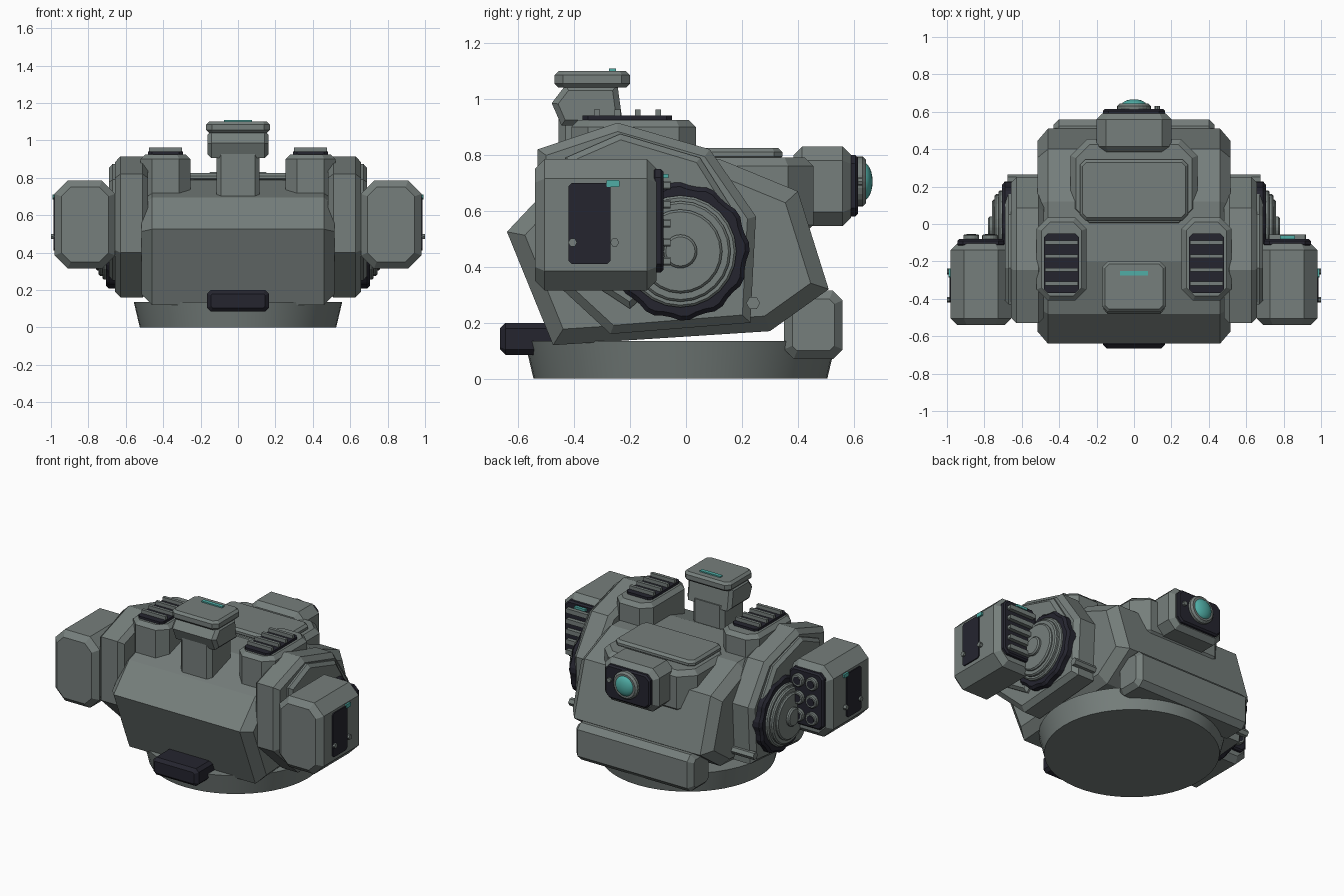
import bpy, bmesh
from math import sin, cos, pi

if "Cube" in bpy.data.objects:
    bpy.data.objects.remove(bpy.data.objects["Cube"], do_unlink=True)


def material(name, rgb):
    m = bpy.data.materials.new(name)
    m.use_nodes = True
    m.diffuse_color = (*rgb, 1)
    m.node_tree.nodes["Principled BSDF"].inputs["Base Color"].default_value = (*rgb, 1)
    return m


GREY = material("armour grey", (0.18, 0.21, 0.20))
DARK = material("dark rubber", (0.018, 0.018, 0.028))
TEAL = material("teal glow", (0.08, 0.42, 0.38))


def finish(name, bm, mat, smooth=False):
    bmesh.ops.recalc_face_normals(bm, faces=bm.faces)
    me = bpy.data.meshes.new(name)
    bm.to_mesh(me)
    bm.free()
    me.materials.append(mat)
    ob = bpy.data.objects.new(name, me)
    bpy.context.collection.objects.link(ob)
    if smooth:
        bpy.ops.object.select_all(action='DESELECT')
        ob.select_set(True)
        bpy.context.view_layer.objects.active = ob
        bpy.ops.object.shade_smooth_by_angle()
    return ob


def prism(name, pts, axis, lo, hi, mat=GREY, bevel=0, end=None, smooth=False):
    """Extrude a 2D outline along an axis, chamfering the cap edges."""
    bm = bmesh.new()

    def place(p, d):
        return {'x': (d, p[0], p[1]), 'y': (p[0], d, p[1]), 'z': (p[0], p[1], d)}[axis]
    a = [bm.verts.new(place(p, lo)) for p in pts]
    b = [bm.verts.new(place(p, hi)) for p in (end or pts)]
    caps = [bm.faces.new(a), bm.faces.new(b)]
    for i in range(len(a)):
        j = (i + 1) % len(a)
        bm.faces.new((a[i], a[j], b[j], b[i]))
    bmesh.ops.recalc_face_normals(bm, faces=bm.faces)
    if bevel:
        edges = [e for f in caps for e in f.edges]
        bmesh.ops.bevel(bm, geom=edges, offset=bevel, segments=1, affect='EDGES', clamp_overlap=True)
    return finish(name, bm, mat, smooth)


def octagon(u0, u1, v0, v1, c):
    u0, u1 = min(u0, u1), max(u0, u1)
    if not c:
        return [(u0, v0), (u1, v0), (u1, v1), (u0, v1)]
    return [(u0 + c, v0), (u1 - c, v0), (u1, v0 + c), (u1, v1 - c),
            (u1 - c, v1), (u0 + c, v1), (u0, v1 - c), (u0, v0 + c)]


def circle(u, v, r, n=24, notch=0):
    return [(u + (r - notch * (i // 2 % 2)) * cos(2 * pi * i / n),
             v + (r - notch * (i // 2 % 2)) * sin(2 * pi * i / n)) for i in range(n)]


# Turntable base
prism("turntable_base", circle(0, -0.02, 0.525, 48), 'z', 0, 0.135,
      end=circle(0, -0.02, 0.557, 48), smooth=True)

# Main hull, with rear counterweight and front bumper
hull = [(-0.64, 0.525), (-0.475, 0.12), (0.3, 0.17), (0.51, 0.32),
        (0.4, 0.67), (0.12, 0.785), (-0.2, 0.785), (-0.48, 0.695)]
prism("hull", hull, 'x', -0.515, 0.515, bevel=0.055)
prism("rear_block", octagon(0.35, 0.56, 0.07, 0.315, 0.035), 'x', -0.43, 0.43, bevel=0.03)
prism("front_bumper", octagon(-0.165, 0.165, 0.085, 0.2, 0.02), 'y', -0.665, -0.45, DARK, 0.02)

# Rear housing and hatch
prism("rear_housing", octagon(-0.34, 0.34, -0.02, 0.455, 0.09), 'z', 0.52, 0.79, bevel=0.03)
prism("roof_hatch", octagon(-0.29, 0.29, 0.02, 0.345, 0.03), 'z', 0.78, 0.825, bevel=0.015)

# Rear sensor
prism("sensor_box", octagon(-0.2, 0.2, 0.545, 0.83, 0.05), 'y', 0.385, 0.59, bevel=0.03)
prism("sensor_bezel", octagon(-0.165, 0.165, 0.58, 0.8, 0.03), 'y', 0.58, 0.615, DARK, 0.01)
prism("sensor_ring", circle(0, 0.705, 0.09), 'y', 0.6, 0.643, bevel=0.012)
prism("sensor_stud", circle(0.125, 0.705, 0.015, 8), 'y', 0.6, 0.63)
bm = bmesh.new()
bmesh.ops.create_uvsphere(bm, u_segments=24, v_segments=12, radius=0.068)
bmesh.ops.scale(bm, vec=(1, 0.5, 1), verts=bm.verts)
bmesh.ops.translate(bm, vec=(0, 0.633, 0.705), verts=bm.verts)
finish("sensor_lens", bm, TEAL, True)

# Front periscope
prism("periscope_neck", octagon(-0.115, 0.115, -0.455, -0.22, 0.025), 'z', 0.69, 0.93)
head = [(-0.43, 1.05), (-0.48, 0.985), (-0.445, 0.905), (-0.225, 0.905), (-0.245, 1.05)]
prism("periscope_head", head, 'x', -0.162, 0.162, bevel=0.02)
prism("periscope_cap", octagon(-0.17, 0.17, -0.47, -0.2, 0.03), 'z', 1.04, 1.1, bevel=0.015)
prism("periscope_light", octagon(-0.075, 0.075, -0.275, -0.25, 0), 'z', 1.095, 1.108, TEAL)

shoulder = [(-0.53, 0.82), (-0.245, 0.915), (0.085, 0.82), (0.25, 0.58),
            (0.23, 0.2), (-0.27, 0.16), (-0.53, 0.4)]
cheek = [(-0.43, 0.79), (-0.235, 0.875), (0.05, 0.79), (0.17, 0.6), (-0.2, 0.25), (-0.43, 0.4)]

for s, side in ((1, "left_"), (-1, "right_")):
    # Roof vents
    prism(side + "vent_box", octagon(s * 0.255, s * 0.52, -0.41, 0.035, 0.06), 'z', 0.68, 0.925, bevel=0.025)
    prism(side + "vent_well", octagon(s * 0.295, s * 0.48, -0.37, -0.05, 0.02), 'z', 0.915, 0.94, DARK)
    for i in range(4):
        y = -0.318 + i * 0.073
        prism(side + "vent_slat", octagon(s * 0.3, s * 0.475, y - 0.01, y + 0.01, 0), 'z', 0.93, 0.963)

    # Shoulder armour
    prism(side + "shoulder", shoulder, 'x', s * 0.48, s * 0.658, bevel=0.03)
    prism(side + "cheek_plate", cheek, 'x', s * 0.62, s * 0.69, bevel=0.02)
    prism(side + "hull_bolt", circle(0.24, 0.27, 0.025, 6), 'x', s * 0.48, s * 0.675)

    # Pivot wheel, stepped outwards to the hub
    prism(side + "pivot_tyre", circle(-0.02, 0.455, 0.247, 48, 0.009), 'x', s * 0.63, s * 0.705, DARK, 0.015)
    for part, r, x in (("disc", 0.2, 0.725), ("ring", 0.18, 0.745),
                       ("plate", 0.15, 0.76), ("hub", 0.06, 0.78)):
        prism(side + "pivot_" + part, circle(-0.02, 0.455, r), 'x', s * 0.66, s * x, bevel=0.008)

    # Side pod with service panel
    prism(side + "pod", octagon(s * 0.657, s * 0.98, 0.315, 0.785, 0.07), 'y', -0.54, -0.105, bevel=0.035)
    prism(side + "pod_panel", octagon(-0.42, -0.27, 0.41, 0.7, 0.012), 'x', s * 0.97, s * 0.987, DARK)
    prism(side + "pod_light", octagon(-0.285, -0.237, 0.685, 0.71, 0.004), 'x', s * 0.97, s * 0.992, TEAL)
    for y in (-0.405, -0.255):
        prism(side + "pod_bolt", circle(y, 0.487, 0.016, 6), 'x', s * 0.97, s * 1.0)
    prism(side + "pod_back_plate", octagon(s * 0.695, s * 0.945, 0.38, 0.75, 0.03), 'y', -0.12, -0.08, DARK, 0.01)

# Left pod louvres
for i in range(5):
    z = 0.42 + i * 0.068
    prism("left_pod_louvre", octagon(0.72, 0.92, z - 0.015, z + 0.015, 0.005), 'y', -0.09, -0.055)
prism("left_pod_back_light", octagon(0.78, 0.86, 0.717, 0.732, 0), 'y', -0.09, -0.062, TEAL)

# Right pod launch tubes
for x in (-0.77, -0.87):
    for z in (0.45, 0.565, 0.68):
        prism("right_pod_tube", circle(x, z, 0.042, 16), 'y', -0.09, -0.055, bevel=0.006)
        prism("right_pod_bore", circle(x, z, 0.026, 16), 'y', -0.06, -0.053, DARK)
